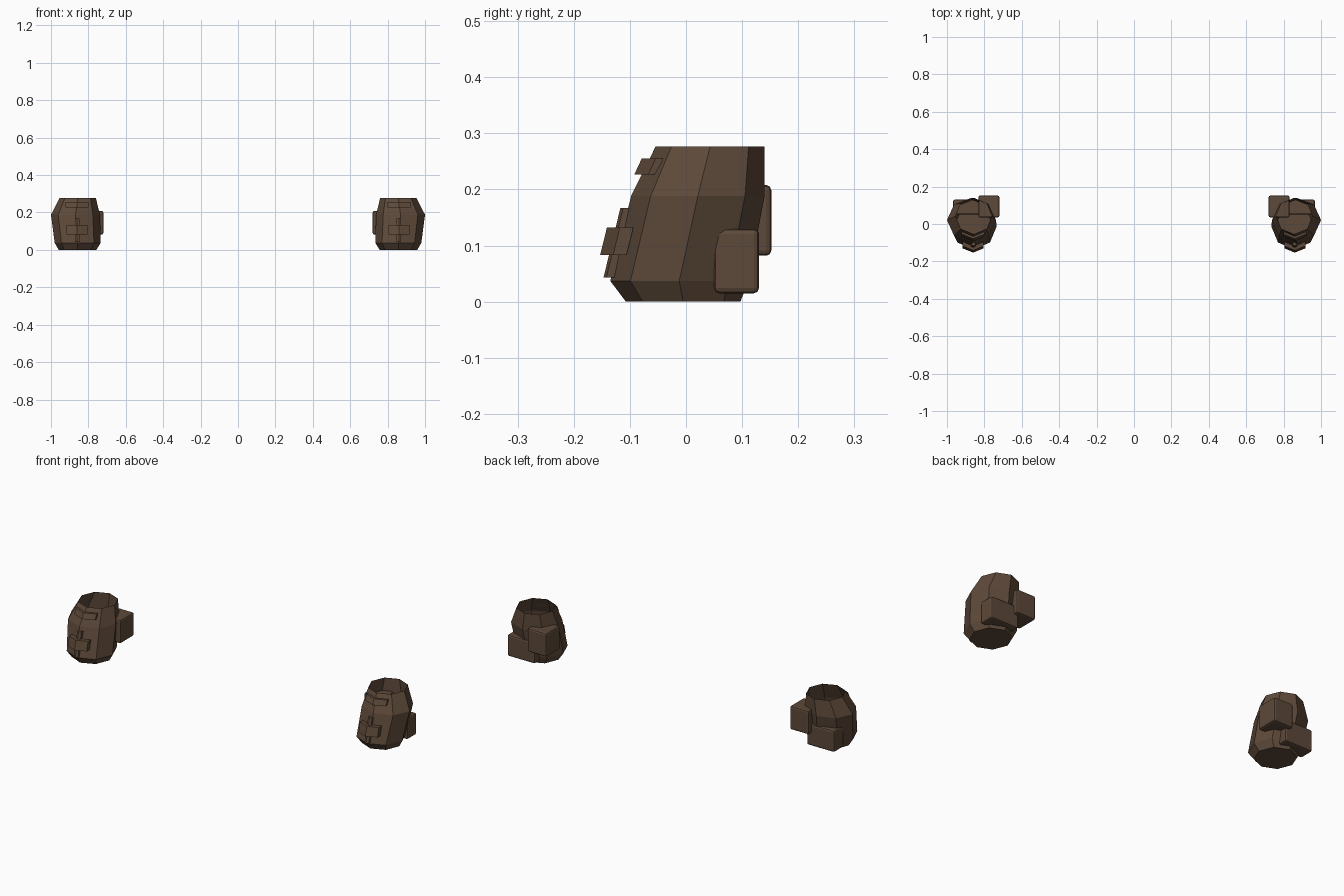
import bpy, bmesh, math
from mathutils import Vector

if "Cube" in bpy.data.objects:
    bpy.data.objects.remove(bpy.data.objects["Cube"])

leather = bpy.data.materials.new("brown_leather")
leather.diffuse_color = (0.11, 0.066, 0.041, 1)
leather.use_nodes = True
leather.node_tree.nodes["Principled BSDF"].inputs["Base Color"].default_value = leather.diffuse_color


def finish(bm, name, bevel=0):
    bmesh.ops.recalc_face_normals(bm, faces=bm.faces)
    me = bpy.data.meshes.new(name)
    bm.to_mesh(me)
    bm.free()
    me.materials.append(leather)
    ob = bpy.data.objects.new(name, me)
    bpy.context.collection.objects.link(ob)
    if bevel:
        mod = ob.modifiers.new("bevel", 'BEVEL')
        mod.width, mod.segments = bevel, 2
    return ob


def loft(name, rings, cap_top):
    bm = bmesh.new()
    loops = [[bm.verts.new(p) for p in r] for r in rings]
    n = len(loops[0])
    for a, b in zip(loops, loops[1:]):
        for i in range(n):
            bm.faces.new((a[i], a[(i + 1) % n], b[(i + 1) % n], b[i]))
    bm.faces.new(loops[0])
    if cap_top:
        bm.faces.new(loops[-1])
    return finish(bm, name)


def octagon(s, cx, cy, rx, ry, z):
    return [(s * (cx + rx * math.sin(i * math.pi / 4)),
             cy - ry * math.cos(i * math.pi / 4), z) for i in range(8)]


def folded_strap(name, s, half, fold, thick, z0, y0, z1, y1):
    # strap folded around the front corner of the body; y0/y1 = front crease
    def ring(z, y):
        c = s * 0.86
        return [(c, y, z), (c + half, y + fold, z), (c + half, y + fold + thick, z),
                (c, y + thick, z), (c - half, y + fold + thick, z), (c - half, y + fold, z)]
    return loft(name, [ring(z0, y0), ring(z1, y1)], True)


def pouch(name, s, lo, hi):
    bm = bmesh.new()
    bmesh.ops.create_cube(bm, size=1)
    lo, hi = Vector(lo), Vector(hi)
    mid, size = (lo + hi) / 2, hi - lo
    for v in bm.verts:
        v.co = Vector((s * (mid.x + v.co.x * size.x),
                       mid.y + v.co.y * size.y, mid.z + v.co.z * size.z))
    return finish(bm, name, 0.009)


for s, side in ((1, "right"), (-1, "left")):
    # open-topped, eight-sided body
    loft("body_" + side, [octagon(s, 0.858, -0.005, 0.100, 0.102, 0),
                          octagon(s, 0.857, -0.012, 0.123, 0.123, 0.037),
                          octagon(s, 0.869, 0.021, 0.131, 0.119, 0.188),
                          octagon(s, 0.857, 0.043, 0.097, 0.097, 0.277)], False)
    # front straps and buckle
    folded_strap("vertical_strap_" + side, s, 0.012, 0.005, 0.02, 0.043, -0.147, 0.167, -0.117)
    folded_strap("buckle_" + side, s, 0.056, 0.023, 0.024, 0.083, -0.153, 0.132, -0.141)
    folded_strap("upper_strap_" + side, s, 0.061, 0.025, 0.013, 0.227, -0.092, 0.255, -0.079)
    # back pouches
    pouch("lower_pouch_" + side, s, (0.805, 0.050, 0.015), (0.967, 0.130, 0.130))
    pouch("upper_pouch_" + side, s, (0.72, 0.035, 0.082), (0.832, 0.152, 0.208))
